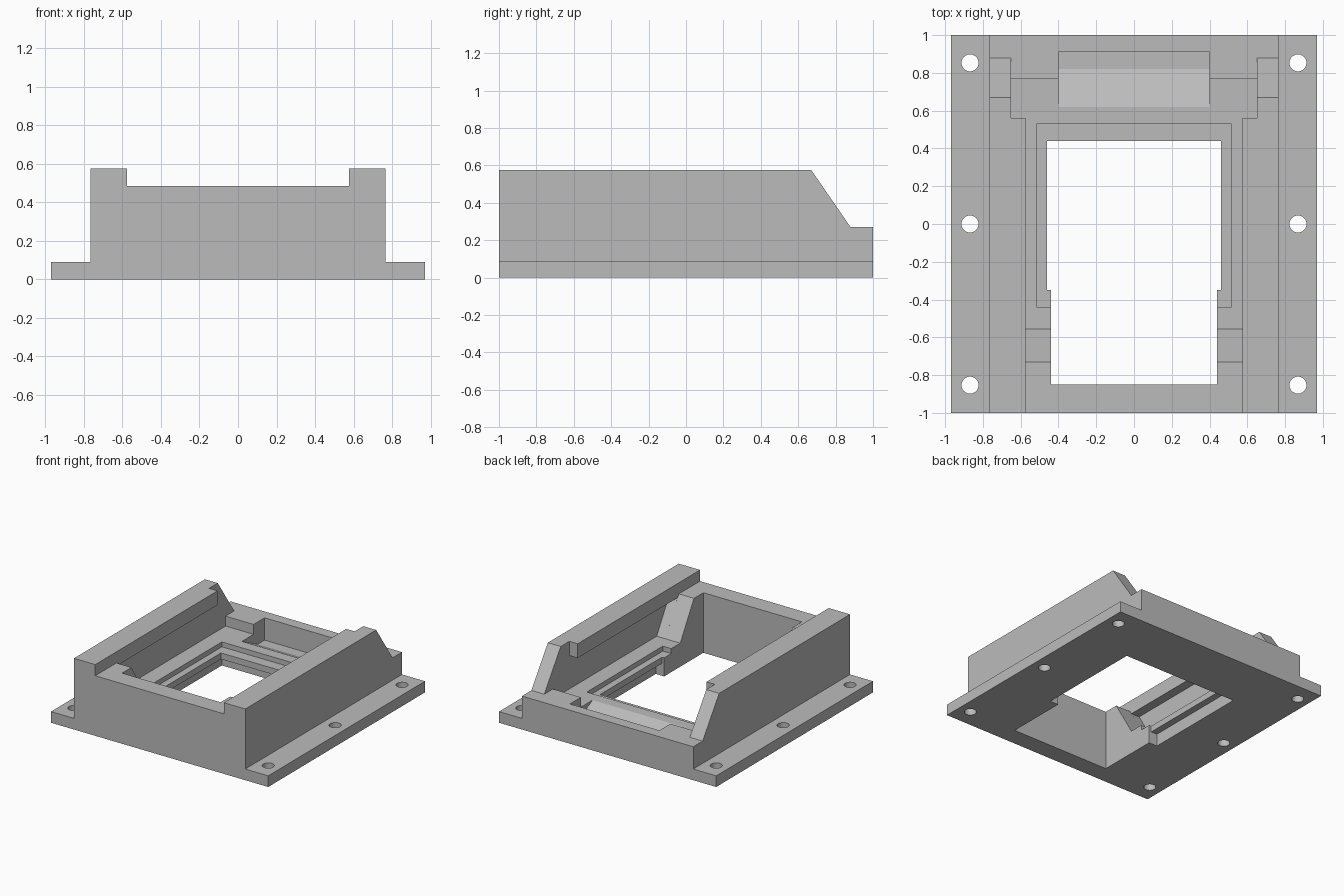
import bpy
import bmesh
from mathutils import Vector

cube = bpy.data.objects.get("Cube")
if cube:
    bpy.data.objects.remove(cube, do_unlink=True)

grey = bpy.data.materials.new("plain grey")
grey.use_nodes = True
COLOUR = (0.5, 0.5, 0.5, 1)
grey.diffuse_color = COLOUR
grey.node_tree.nodes["Principled BSDF"].inputs["Base Color"].default_value = COLOUR


def add_object(name, bm):
    bmesh.ops.recalc_face_normals(bm, faces=bm.faces)
    mesh = bpy.data.meshes.new(name)
    bm.to_mesh(mesh)
    bm.free()
    mesh.materials.append(grey)
    obj = bpy.data.objects.new(name, mesh)
    bpy.context.scene.collection.objects.link(obj)
    return obj


def extrude(name, points, vector):
    bm = bmesh.new()
    face = bm.faces.new([bm.verts.new(p) for p in points])
    grown = bmesh.ops.extrude_face_region(bm, geom=[face], use_keep_orig=True)
    verts = [g for g in grown["geom"] if isinstance(g, bmesh.types.BMVert)]
    bmesh.ops.translate(bm, verts=verts, vec=Vector(vector))
    return add_object(name, bm)


def side_cut(name, half_width, profile):
    """Symmetric cutter from a (y, z) profile."""
    return extrude(name, [(-half_width, y, z) for y, z in profile],
                   (2 * half_width, 0, 0))


def box_cut(name, half_width, y0, y1, z0, z1):
    return side_cut(name, half_width, [(y0, z0), (y1, z0), (y1, z1), (y0, z1)])


# Main heights and half widths
FLOOR, BACK, FRONT, TOP = 0.19, 0.27, 0.485, 0.575
OVER, UNDER = 0.7, -0.1
BAY, WIDE, RECESS = 0.575, 0.65, 0.515

# Body with flanges, from its front profile
half = [(0.97, 0), (0.97, 0.09), (0.765, 0.09), (0.765, TOP)]
outline = half + [(-x, z) for x, z in reversed(half)]
housing = extrude("mounting_housing", [(x, -1, z) for x, z in outline], (0, 2, 0))

cutters = [
    # Sloped ends of the side walls
    side_cut("rear_slope_cut", 1.2, [(0.584, OVER), (0.88, BACK), (1.1, BACK), (1.1, OVER)]),
    # Bay between the rails, with the front corner ramps
    side_cut("bay_cut", BAY, [(-1.1, FRONT), (-0.73, FRONT), (-0.555, FLOOR),
                              (0.77, FLOOR), (0.77, BACK), (0.9, BACK),
                              (0.9, OVER), (-1.1, OVER)]),
    # Wider rear part of the bay
    side_cut("rear_bay_cut", WIDE, [(0.56, FLOOR), (0.77, FLOOR), (0.77, BACK),
                                    (0.9, BACK), (0.9, OVER), (0.56, OVER)]),
    # Undercut below the rails
    side_cut("rail_undercut", WIDE, [(-0.555, FLOOR), (0.6, FLOOR),
                                     (0.6, 0.46), (-0.715, 0.46)]),
    # Through opening and the recesses above and below its lip
    box_cut("front_opening_cut", 0.44, -0.85, 0, UNDER, OVER),
    box_cut("rear_opening_cut", 0.46, -0.35, 0.44, UNDER, OVER),
    box_cut("upper_recess_cut", RECESS, -0.44, 0.53, 0.15, 0.3),
    box_cut("lower_recess_cut", RECESS, -0.35, 0.53, UNDER, 0.1),
    # Ramped pocket at the back
    side_cut("ramp_pocket_cut", 0.4, [(0.62, FLOOR), (0.82, 0.09), (0.91, 0.09),
                                      (0.91, 0.4), (0.62, 0.4)]),
]

# Screw holes in the flanges
holes = bmesh.new()
for x in (-0.868, 0.868):
    for y in (-0.853, 0, 0.853):
        made = bmesh.ops.create_cone(holes, cap_ends=True, segments=32,
                                     radius1=0.045, radius2=0.045, depth=0.5)
        bmesh.ops.translate(holes, verts=made["verts"], vec=(x, y, 0))
cutters.append(add_object("screw_hole_cut", holes))

for cutter in cutters:
    cutter.hide_render = True
    mod = housing.modifiers.new(cutter.name, "BOOLEAN")
    mod.operation = "DIFFERENCE"
    mod.solver = "EXACT"
    mod.object = cutter

# Bake the cuts and drop the cutters
depsgraph = bpy.context.evaluated_depsgraph_get()
result = bpy.data.meshes.new_from_object(housing.evaluated_get(depsgraph))
housing.modifiers.clear()
housing.data = result
for cutter in cutters:
    bpy.data.objects.remove(cutter, do_unlink=True)

# Smooth hole walls, sharp edges elsewhere
bpy.ops.object.select_all(action="DESELECT")
housing.select_set(True)
bpy.context.view_layer.objects.active = housing
bpy.ops.object.shade_smooth_by_angle(angle=0.4)
